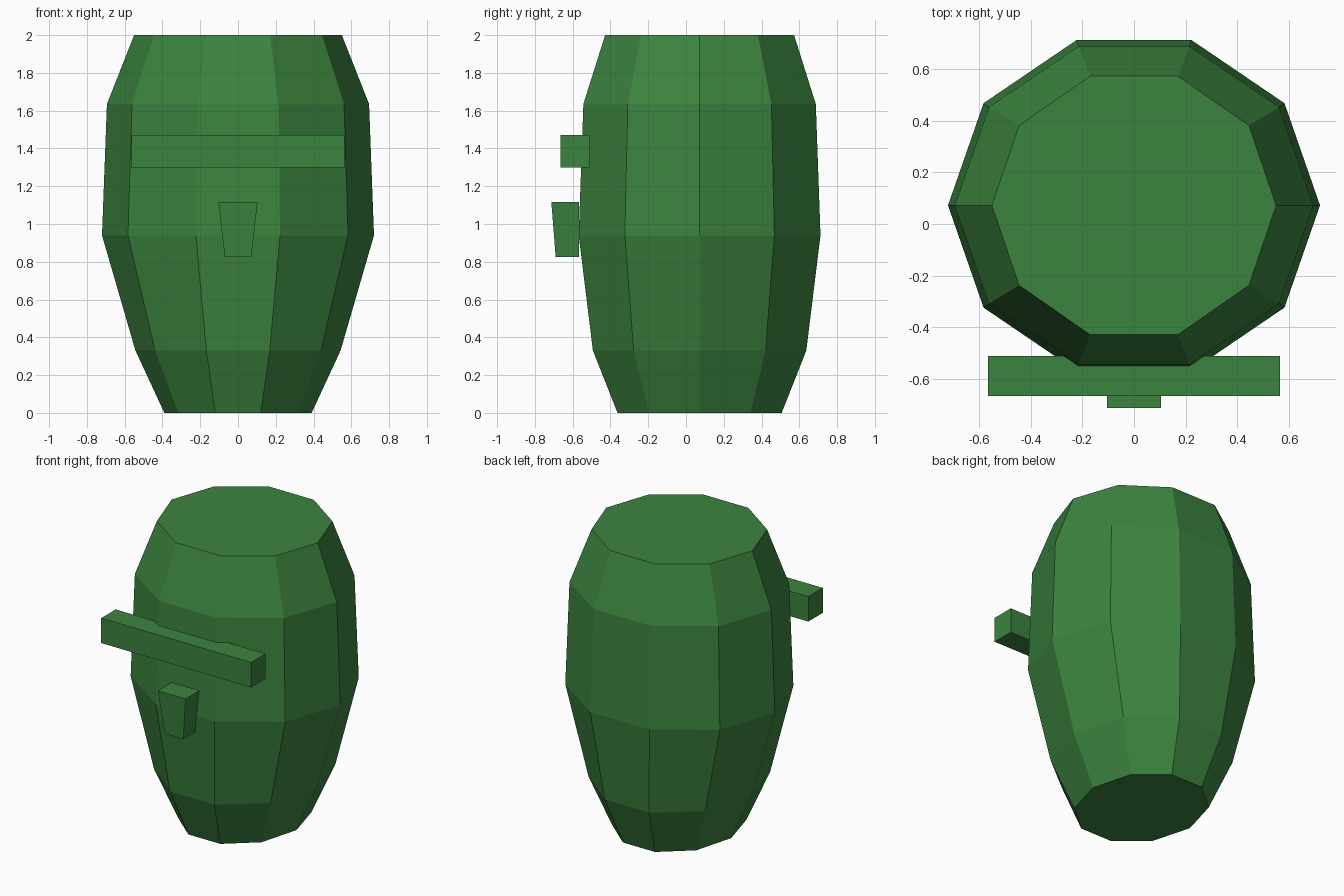
import bpy, bmesh
from math import cos, sin, pi

if "Cube" in bpy.data.objects:
    bpy.data.objects.remove(bpy.data.objects["Cube"])

SIDES = 10
CY = 0.072  # barrel axis sits slightly behind the origin

green = bpy.data.materials.new("green")
green.diffuse_color = (0.045, 0.23, 0.05, 1)
green.use_nodes = True
green.node_tree.nodes["Principled BSDF"].inputs["Base Color"].default_value = green.diffuse_color


def loft(name, rings):
    """Skin a stack of equal-length rings with flat faces and cap both ends."""
    bm = bmesh.new()
    loops = [[bm.verts.new(p) for p in ring] for ring in rings]
    n = len(loops[0])
    for low, high in zip(loops, loops[1:]):
        for i in range(n):
            j = (i + 1) % n
            bm.faces.new((low[i], low[j], high[j], high[i]))
    bm.faces.new(loops[0][::-1])
    bm.faces.new(loops[-1])
    bmesh.ops.recalc_face_normals(bm, faces=bm.faces)
    mesh = bpy.data.meshes.new(name)
    bm.to_mesh(mesh)
    bm.free()
    mesh.materials.append(green)
    obj = bpy.data.objects.new(name, mesh)
    bpy.context.collection.objects.link(obj)
    return obj


def oval(rx, ry, z):
    return [(rx * cos(2 * pi * i / SIDES), CY + ry * sin(2 * pi * i / SIDES), z)
            for i in range(SIDES)]


def rect(hx, y0, y1, z):
    return [(-hx, y0, z), (hx, y0, z), (hx, y1, z), (-hx, y1, z)]


# Barrel body: x radius, y radius, height
profile = [(0.39, 0.457, 0), (0.543, 0.594, 0.33), (0.72, 0.673, 0.94),
           (0.694, 0.647, 1.635), (0.55, 0.526, 2.0)]
loft("barrel_body", [oval(*p) for p in profile])

# Horizontal bar across the front
loft("front_bar", [rect(0.565, -0.665, -0.51, z) for z in (1.30, 1.47)])

# Small tapered block below the bar
loft("front_peg", [rect(0.07, -0.69, -0.566, 0.825),
                   rect(0.104, -0.713, -0.566, 1.117)])
